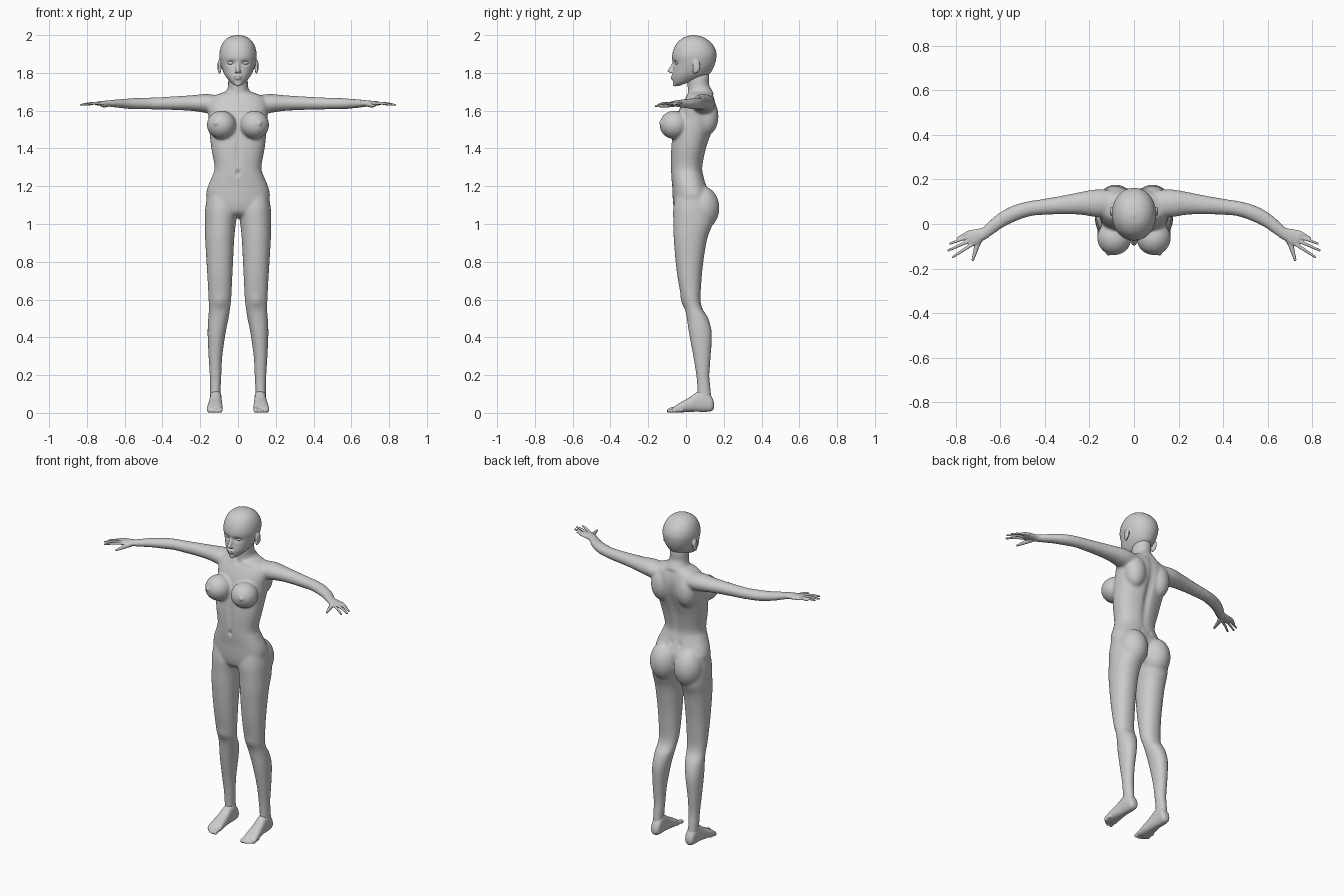
import bpy, bmesh, math
from mathutils import Vector as V, Matrix


def tube(bm, keys, n=32, power=2.0, sub=5):
    """Closed loft through rings given as (centre, half axis u, half axis v)."""
    keys = [tuple(V(a) for a in k) for k in keys]
    rings = []
    for i in range(len(keys) - 1):
        p = [keys[max(i - 1, 0)], keys[i], keys[i + 1], keys[min(i + 2, len(keys) - 1)]]
        last = i == len(keys) - 2
        for s in range(sub + (1 if last else 0)):
            t = s / sub
            rings.append([0.5 * (2 * b + (c - a) * t + (2 * a - 5 * b + 4 * c - d) * t * t
                                 + (3 * b - a - 3 * c + d) * t ** 3) for a, b, c, d in zip(*p)])
    loops = []
    for c, u, v in rings:
        loop = []
        for k in range(n):
            a = 2 * math.pi * k / n
            x, y = math.cos(a), math.sin(a)
            x = math.copysign(abs(x) ** (2 / power), x)
            y = math.copysign(abs(y) ** (2 / power), y)
            loop.append(bm.verts.new(c + u * x + v * y))
        loops.append(loop)
    for a, b in zip(loops, loops[1:]):
        for k in range(n):
            bm.faces.new((a[k], a[(k + 1) % n], b[(k + 1) % n], b[k]))
    bm.faces.new(loops[0])
    bm.faces.new(loops[-1])


def side_keys(rows):
    """Rows (y front, z front, y back, z back, half width) -> rings."""
    return [((0, (a + c) / 2, (b + d) / 2), (w, 0, 0), (0, (c - a) / 2, (d - b) / 2))
            for a, b, c, d, w in rows]


def ball(bm, pos, radii):
    bmesh.ops.create_uvsphere(bm, u_segments=32, v_segments=20, radius=1,
                              matrix=Matrix.Translation(pos) @ Matrix.Diagonal((*radii, 1)))


def digit(bm, pts, r0, r1):
    """Round finger or toe along a short path."""
    pts = [V(p) for p in pts]
    d = (pts[-1] - pts[0]).normalized()
    side = d.cross(V((0, 0, 1))).normalized()
    up = side.cross(d)
    keys = []
    for i, p in enumerate(pts):
        r = r0 + (r1 - r0) * i / (len(pts) - 1)
        keys.append((p, side * r, up * r))
    tube(bm, keys, 16)
    ball(bm, pts[-1], (r1, r1, r1))


def mirror(bm):
    geo = bmesh.ops.duplicate(bm, geom=bm.verts[:] + bm.edges[:] + bm.faces[:])["geom"]
    for v in geo:
        if isinstance(v, bmesh.types.BMVert):
            v.co.x *= -1


def finish(bm, name, voxel=0, smooth=0):
    bmesh.ops.recalc_face_normals(bm, faces=bm.faces[:])
    me = bpy.data.meshes.new(name)
    bm.to_mesh(me)
    bm.free()
    ob = bpy.data.objects.new(name, me)
    bpy.context.collection.objects.link(ob)
    if voxel:
        m = ob.modifiers.new("fuse", 'REMESH')
        m.mode, m.voxel_size = 'VOXEL', voxel
        m = ob.modifiers.new("soften", 'SMOOTH')
        m.factor, m.iterations = 0.5, smooth
        dg = bpy.context.evaluated_depsgraph_get()
        new = bpy.data.meshes.new_from_object(ob.evaluated_get(dg))
        ob.modifiers.clear()
        ob.data = new
    ob.data.polygons.foreach_set("use_smooth", [True] * len(ob.data.polygons))
    return ob


def sculpt(ob, pos, radii, move):
    """Soft push around a point, on both sides of the body."""
    pos, move = V(pos), V(move)
    for s in ((1, -1) if pos.x else (1,)):
        for v in ob.data.vertices:
            e = sum(((v.co[i] - pos[i] * (s if i == 0 else 1)) / radii[i]) ** 2 for i in range(3))
            if e < 6:
                v.co += V((move.x * s, move.y, move.z)) * math.exp(-e)
    ob.data.update()


# body: one side's leg, arm, buttock and breast, then mirrored
bm = bmesh.new()
leg = [(1.15, -.055, .12, .02, .163), (1.08, -.068, .14, .002, .174), (1.0, -.067, .14, .012, .176),
       (.92, -.065, .112, .02, .174), (.8, -.055, .092, .026, .167), (.7, -.042, .082, .031, .161),
       (.6, -.022, .077, .036, .156), (.55, -.006, .088, .042, .154), (.5, .004, .118, .05, .158),
       (.42, .016, .137, .066, .161), (.3, .038, .131, .083, .156), (.2, .054, .124, .088, .15),
       (.12, .06, .131, .092, .148), (.05, .06, .138, .092, .148)]
tube(bm, [(((i + o) / 2, (f + b) / 2, z), ((o - i) / 2, 0, 0), (0, (b - f) / 2, 0))
          for z, f, b, i, o in leg], power=2.15)
arm = [(.09, .09, 1.63, .062, .05), (.17, .093, 1.638, .062, .05), (.24, .092, 1.64, .051, .042),
       (.32, .085, 1.64, .042, .037), (.42, .075, 1.638, .035, .033), (.48, .066, 1.638, .034, .031),
       (.54, .046, 1.637, .035, .03), (.60, .014, 1.637, .032, .026), (.66, -.034, 1.638, .027, .02),
       (.70, -.06, 1.638, .027, .016)]
keys = []
for i, (x, y, z, h, t) in enumerate(arm):
    a, b = arm[max(i - 1, 0)], arm[min(i + 1, len(arm) - 1)]
    d = V((b[0] - a[0], b[1] - a[1], 0)).normalized()
    keys.append(((x, y, z), V((-d.y, d.x, 0)) * h, (0, 0, t)))
tube(bm, keys)
ball(bm, (.082, .085, 1.085), (.085, .092, .115))
ball(bm, (.088, -.062, 1.525), (.077, .078, .075))
ball(bm, (.085, .11, 1.57), (.065, .062, .10))
mirror(bm)
# torso and neck
torso = [(1.035, -.02, .06, .06), (1.06, -.055, .09, .115), (1.1, -.067, .12, .155),
         (1.15, -.071, .13, .169), (1.2, -.073, .112, .159), (1.25, -.078, .095, .138),
         (1.3, -.08, .088, .124), (1.4, -.079, .108, .141), (1.5, -.068, .142, .152),
         (1.56, -.052, .158, .155), (1.62, -.03, .16, .16), (1.665, -.005, .15, .145),
         (1.685, .01, .14, .11), (1.7, .025, .13, .07)]
tube(bm, side_keys([(f, z, b, z, w) for z, f, b, w in torso]), 48, 2.3)
tube(bm, side_keys([(0, 1.66, .15, 1.69, .085), (.008, 1.69, .136, 1.715, .063),
                    (.009, 1.72, .123, 1.74, .053), (.004, 1.76, .125, 1.78, .052),
                    (.004, 1.8, .12, 1.82, .045)]))
body = finish(bm, "body", .007, 10)
sculpt(body, (0, .14, 1.42), (.022, .06, .2), (0, -.014, 0))       # spine groove
sculpt(body, (0, -.08, 1.27), (.009, .03, .014), (0, .012, 0))     # navel
sculpt(body, (0, -.08, 1.4), (.014, .04, .09), (0, .007, 0))       # midline
sculpt(body, (.118, -.14, 1.535), (.011, .02, .011), (0, -.011, 0))  # breast tip
sculpt(body, (.095, -.02, .59), (.03, .03, .035), (0, -.006, 0))   # kneecap
sculpt(body, (.08, .0, 1.685), (.06, .04, .01), (0, -.005, .004))  # collarbone
sculpt(body, (0, .02, 1.68), (.014, .03, .014), (0, .008, 0))      # throat hollow
sculpt(body, (.03, .11, 1.215), (.012, .04, .016), (0, -.006, 0))  # lower back dimples

# head with nose, lips and ears
bm = bmesh.new()
ball(bm, (.101, .055, 1.835), (.009, .021, .034))
ball(bm, (.098, .046, 1.812), (.008, .012, .016))
ball(bm, (.009, -.078, 1.806), (.008, .011, .007))
mirror(bm)
tube(bm, side_keys([(-.045, 1.728, .08, 1.775, .02), (-.062, 1.736, .11, 1.785, .042),
                    (-.07, 1.755, .13, 1.80, .06), (-.073, 1.78, .142, 1.82, .075),
                    (-.07, 1.81, .153, 1.845, .086), (-.068, 1.84, .16, 1.875, .094),
                    (-.074, 1.885, .161, 1.905, .099), (-.064, 1.93, .148, 1.94, .092),
                    (-.04, 1.967, .122, 1.97, .074), (-.005, 1.991, .087, 1.991, .045),
                    (.035, 2.0, .045, 2.0, .008)]), 48, 2.1)
tube(bm, [((0, -.06, 1.868), (.009, 0, 0), (0, .01, .006)), ((0, -.071, 1.84), (.009, 0, 0), (0, .012, .006)),
          ((0, -.083, 1.816), (.012, 0, 0), (0, .016, .006)), ((0, -.08, 1.804), (.009, 0, 0), (0, .01, .002))], 20)
ball(bm, (0, -.071, 1.781), (.022, .011, .005))
ball(bm, (0, -.07, 1.771), (.02, .011, .006))
ball(bm, (0, -.058, 1.742), (.018, .013, .014))
head = finish(bm, "head", .0042, 4)
sculpt(head, (.036, -.06, 1.853), (.021, .03, .013), (0, .012, 0))  # eye sockets
sculpt(head, (.1, .05, 1.836), (.01, .011, .018), (-.006, 0, 0))    # ear hollows
bm = bmesh.new()
ball(bm, (.036, -.044, 1.853), (.019, .014, .011))
mirror(bm)
finish(bm, "eyes")

# hands: palm, four fingers and thumb
bm = bmesh.new()
d, n = V((.94, -.34, 0)), V((-.34, -.94, 0))
w = V((.665, -.038, 1.638))
tube(bm, [(w + d * s + n * o, n * h, (0, 0, t)) for s, o, h, t in
          ((-.01, 0, .025, .018), (.02, .002, .028, .016), (.05, .003, .035, .014),
           (.078, .001, .035, .011), (.09, 0, .029, .007))])
for off, tip in ((-.027, (.79, -.063)), (-.009, (.824, -.088)), (.01, (.832, -.118)), (.028, (.812, -.148))):
    a, b = w + d * .07 + n * off, V((*tip, 1.631))
    digit(bm, [a, a.lerp(b, .5) + V((0, 0, .004)), b], .0088, .0055)
digit(bm, [(.69, -.065, 1.633), (.706, -.105, 1.628), (.715, -.135, 1.626), (.723, -.161, 1.624)], .014, .006)
mirror(bm)
finish(bm, "hands", .0035, 3)

# feet with five toes each
bm = bmesh.new()
foot = [(.149, .117, .014, .025, .05), (.136, .117, .027, .01, .085), (.1, .118, .031, .005, .125),
        (.06, .118, .032, .006, .112), (.02, .12, .036, .005, .083), (-.03, .122, .041, .002, .055),
        (-.062, .123, .041, .001, .034), (-.074, .122, .034, .004, .024)]
tube(bm, [((x, y, (a + b) / 2), (h, 0, 0), (0, 0, (b - a) / 2)) for y, x, h, a, b in foot], power=2.4)
for x, y, r in ((.094, -.09, .0125), (.114, -.091, .009), (.129, -.084, .0085), (.143, -.074, .008),
                (.155, -.062, .008)):
    digit(bm, [(x, y + .045, r + .006), (x, y + .02, r + .006), (x, y, r)], r * 1.05, r)
mirror(bm)
finish(bm, "feet", .0045, 3)
